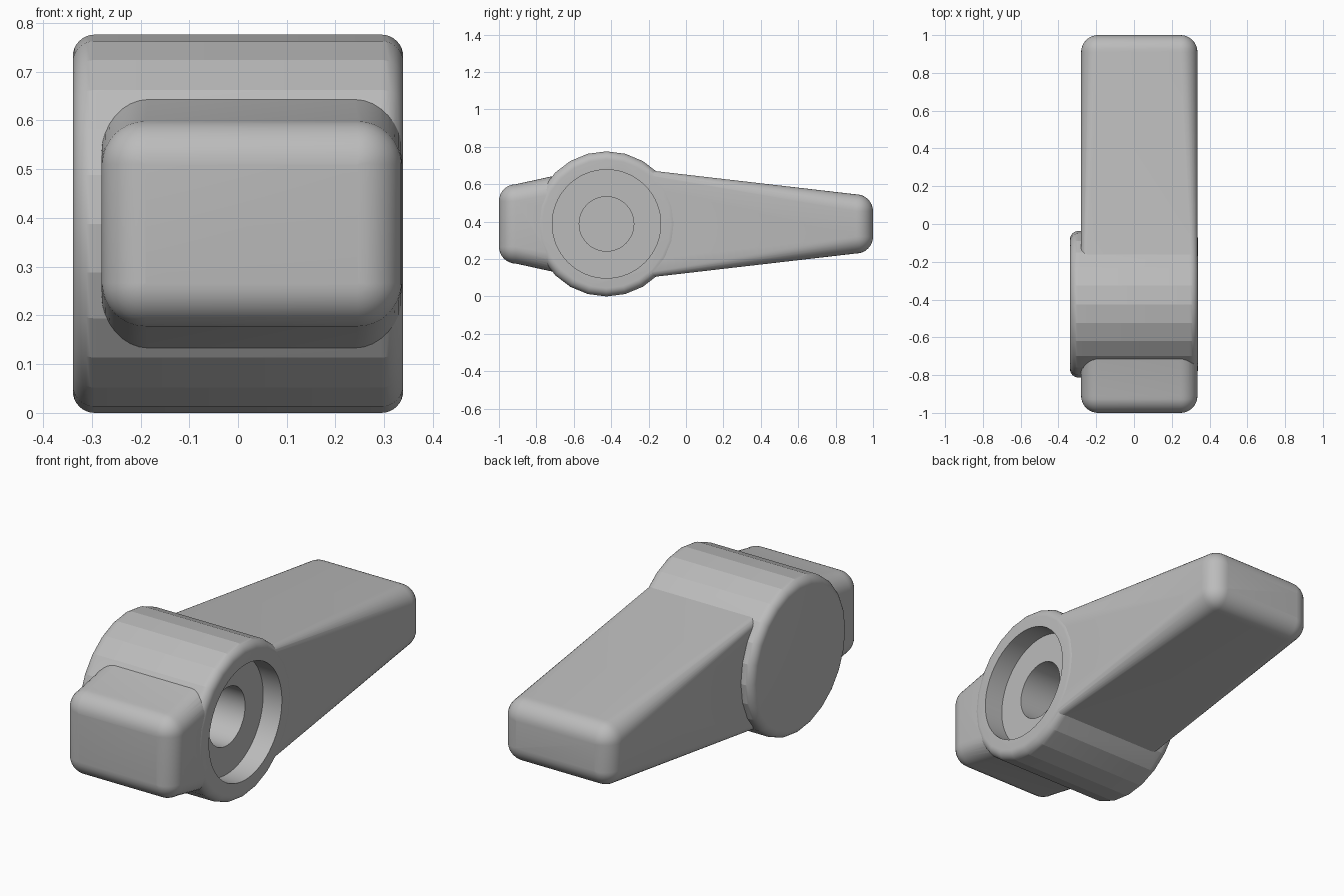
import bpy, bmesh
from math import sin, cos, pi, radians
from mathutils import Matrix, Vector

cube = bpy.data.objects.get("Cube")
if cube:
    bpy.data.objects.remove(cube, do_unlink=True)

HUB = Vector((0, -0.425, 0.388))
X_LEFT, X_RIGHT = 0.336, -0.28
STEPS = 8

grey = bpy.data.materials.new("grey_plastic")
grey.use_nodes = True
color = (0.5, 0.5, 0.5, 1)
grey.diffuse_color = color
grey.node_tree.nodes["Principled BSDF"].inputs["Base Color"].default_value = color


def finish(name, bm):
    bmesh.ops.remove_doubles(bm, verts=bm.verts, dist=0.0002)
    bmesh.ops.recalc_face_normals(bm, faces=bm.faces)
    mesh = bpy.data.meshes.new(name)
    bm.to_mesh(mesh)
    bm.free()
    mesh.materials.append(grey)
    obj = bpy.data.objects.new(name, mesh)
    bpy.context.collection.objects.link(obj)
    return obj


def turned(name, profile, sides):
    """Solid of revolution about the hub's x axis from (x, radius) pairs."""
    bm = bmesh.new()
    rings = []
    for x, r in profile:
        angles = [2 * pi * i / sides for i in range(sides)]
        rings.append([bm.verts.new(HUB + Vector((x, r * cos(a), r * sin(a)))) for a in angles])
    skin(bm, rings)
    return finish(name, bm)


def skin(bm, rings):
    n = len(rings[0])
    for a, b in zip(rings, rings[1:]):
        for i in range(n):
            j = (i + 1) % n
            bm.faces.new((a[i], a[j], b[j], b[i]))
    bm.faces.new(rings[0])
    bm.faces.new(rings[-1])


def rounded_ring(bm, y, half_z, radius, inset=0):
    """Rounded rectangle across the lever at a given y."""
    mid, half_x = (X_LEFT + X_RIGHT) / 2, (X_LEFT - X_RIGHT) / 2 - inset
    half_z -= inset
    ring = []
    for k, (sx, sz) in enumerate([(1, 1), (-1, 1), (-1, -1), (1, -1)]):
        for i in range(STEPS + 1):
            a = pi / 2 * (k + i / STEPS)
            ring.append(bm.verts.new((mid + sx * (half_x - radius) + radius * cos(a), y,
                                      HUB.z + sz * (half_z - radius) + radius * sin(a))))
    return ring


def lever(name, root, tip):
    """Tapered bar with a rounded end; root and tip are (y, half height, corner radius)."""
    bm = bmesh.new()
    rings = [rounded_ring(bm, *root)]
    y, half_z, r = tip
    way = 1 if y > root[0] else -1
    for i in range(STEPS + 1):
        a = pi / 2 * i / STEPS
        rings.append(rounded_ring(bm, y - way * r * (1 - sin(a)), half_z,
                                  max(r * cos(a), 0.001), r * (1 - cos(a))))
    skin(bm, rings)
    return finish(name, bm)


# Faceted hub drum with rounded rims
W, R, B = 0.339, 0.388, 0.045
rim = [(W - B + B * sin(pi / 2 * i / STEPS), R - B + B * cos(pi / 2 * i / STEPS))
       for i in range(STEPS + 1)]
hub = turned("lever_knob", [(-x, r) for x, r in reversed(rim)] + rim, 24)

# Long handle and short thumb stub
handle = lever("handle", (-0.3, 0.298, 0.025), (1.0, 0.158, 0.09))
stub = lever("stub", (-0.6, 0.28, 0.1), (-1.0, 0.212, 0.09))

# Round recess and blind shaft hole in the left face
recess = turned("recess_cutter", [(0.235, 0.29), (0.5, 0.29)], 64)
bore = turned("bore_cutter", [(-0.2, 0.146), (0.4, 0.146)], 48)

bpy.ops.object.select_all(action='DESELECT')
bpy.context.view_layer.objects.active = hub
hub.select_set(True)
for part, operation in [(handle, 'UNION'), (stub, 'UNION'),
                        (recess, 'DIFFERENCE'), (bore, 'DIFFERENCE')]:
    mod = hub.modifiers.new(part.name, 'BOOLEAN')
    mod.operation, mod.solver, mod.object = operation, 'EXACT', part
    bpy.ops.object.modifier_apply(modifier=mod.name)
for part in (handle, stub, recess, bore):
    bpy.data.objects.remove(part, do_unlink=True)

# Smooth rounded corners, flat hub facets
bpy.ops.object.shade_smooth_by_angle(angle=radians(13.5))
